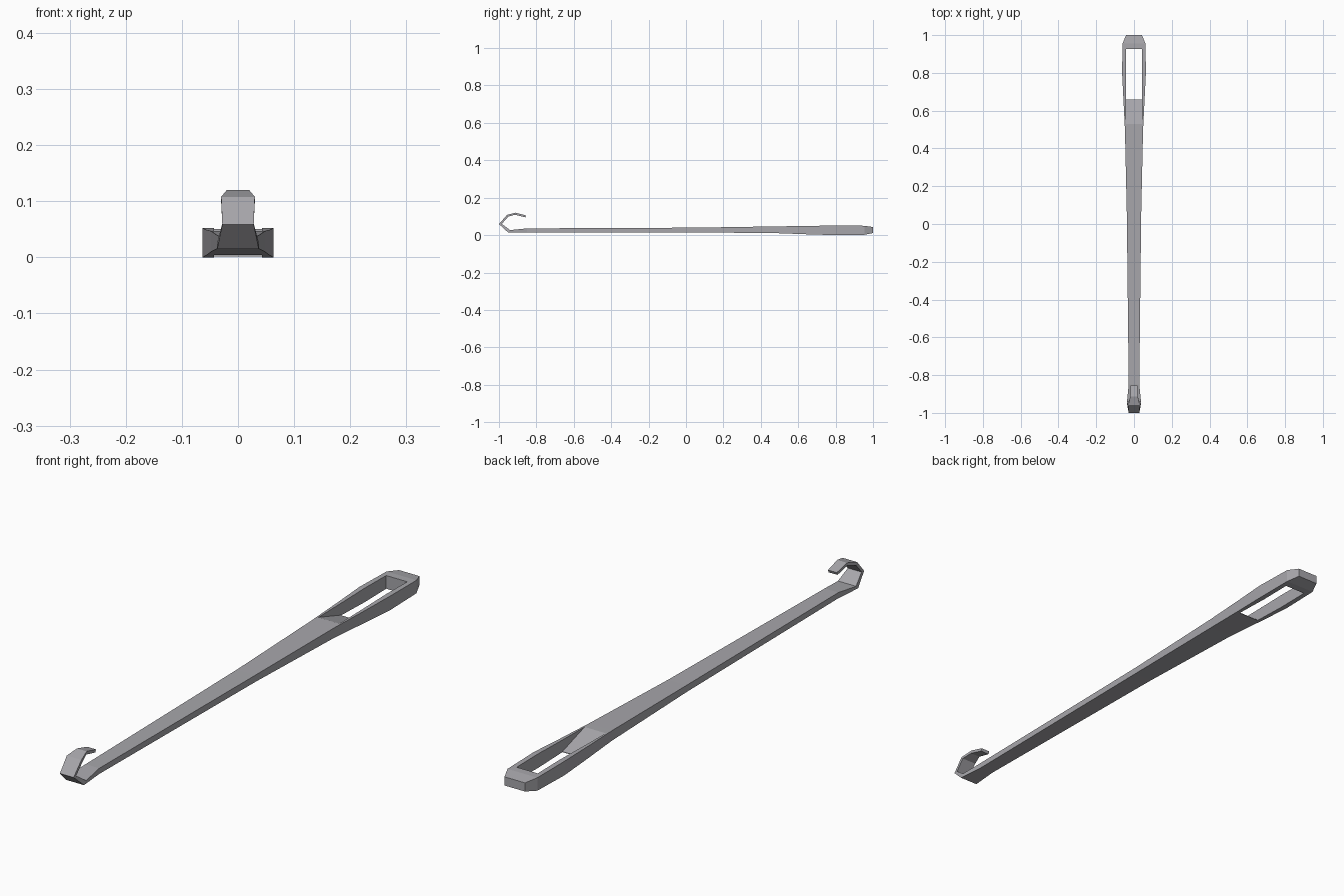
import bpy, bmesh

if "Cube" in bpy.data.objects:
    bpy.data.objects.remove(bpy.data.objects["Cube"])

steel = bpy.data.materials.new("grey steel")
steel.diffuse_color = (0.39, 0.385, 0.41, 1)
steel.use_nodes = True
steel.node_tree.nodes["Principled BSDF"].inputs["Base Color"].default_value = steel.diffuse_color


def loft(name, stations):
    """Loft rectangular sections: (half width, outer y, outer z, inner y, inner z)."""
    bm = bmesh.new()
    rings = []
    for w, yo, zo, yi, zi in stations:
        rings.append([bm.verts.new(p) for p in
                      ((-w, yo, zo), (w, yo, zo), (w, yi, zi), (-w, yi, zi))])
    for a, b in zip(rings, rings[1:]):
        for i in range(4):
            j = (i + 1) % 4
            bm.faces.new((a[i], a[j], b[j], b[i]))
    bm.faces.new(rings[0])
    bm.faces.new(rings[-1])
    bmesh.ops.recalc_face_normals(bm, faces=bm.faces)
    return finish(name, bm)


def prism(name, profile, half):
    """Extrude a y-z profile across x."""
    bm = bmesh.new()
    f = bm.faces.new([bm.verts.new((-half, y, z)) for y, z in profile])
    ext = bmesh.ops.extrude_face_region(bm, geom=[f])
    vs = [g for g in ext["geom"] if isinstance(g, bmesh.types.BMVert)]
    bmesh.ops.translate(bm, verts=vs, vec=(2 * half, 0, 0))
    bmesh.ops.recalc_face_normals(bm, faces=bm.faces)
    return finish(name, bm)


def finish(name, bm):
    me = bpy.data.meshes.new(name)
    bm.to_mesh(me)
    bm.free()
    me.materials.append(steel)
    ob = bpy.data.objects.new(name, me)
    bpy.context.collection.objects.link(ob)
    return ob


# Hook, shaft and handle as one continuous tapering bar
bar = loft("hooked_needle", [
    # hook, from its tip round to the shaft
    (0.018, -0.855, 0.105, -0.859, 0.095),
    (0.020, -0.912, 0.120, -0.914, 0.109),
    (0.030, -0.957, 0.108, -0.950, 0.099),
    (0.028, -1.000, 0.059, -0.985, 0.060),
    (0.037, -0.952, 0.015, -0.940, 0.027),
    # shaft
    (0.028, -0.85, 0.015, -0.85, 0.036),
    (0.038, 0.05, 0.015, 0.05, 0.040),
    # handle around the eye
    (0.048, 0.50, 0.010, 0.50, 0.047),
    (0.056, 0.66, 0.004, 0.66, 0.049),
    (0.063, 0.80, 0.000, 0.80, 0.052),
    (0.061, 0.955, 0.002, 0.955, 0.050),
    (0.042, 1.00, 0.011, 1.00, 0.043),
])

# Eye: through slot with a ramp at its near end
cutter = prism("eye_cutter", [
    (0.53, 0.0475), (0.66, 0.006), (0.66, -0.05),
    (0.927, -0.05), (0.927, 0.10), (0.53, 0.10)], 0.043)
cutter.hide_render = True

mod = bar.modifiers.new("eye", 'BOOLEAN')
mod.operation = 'DIFFERENCE'
mod.solver = 'EXACT'
mod.object = cutter
bpy.context.view_layer.objects.active = bar
bpy.ops.object.modifier_apply(modifier=mod.name)
bpy.data.objects.remove(cutter)
